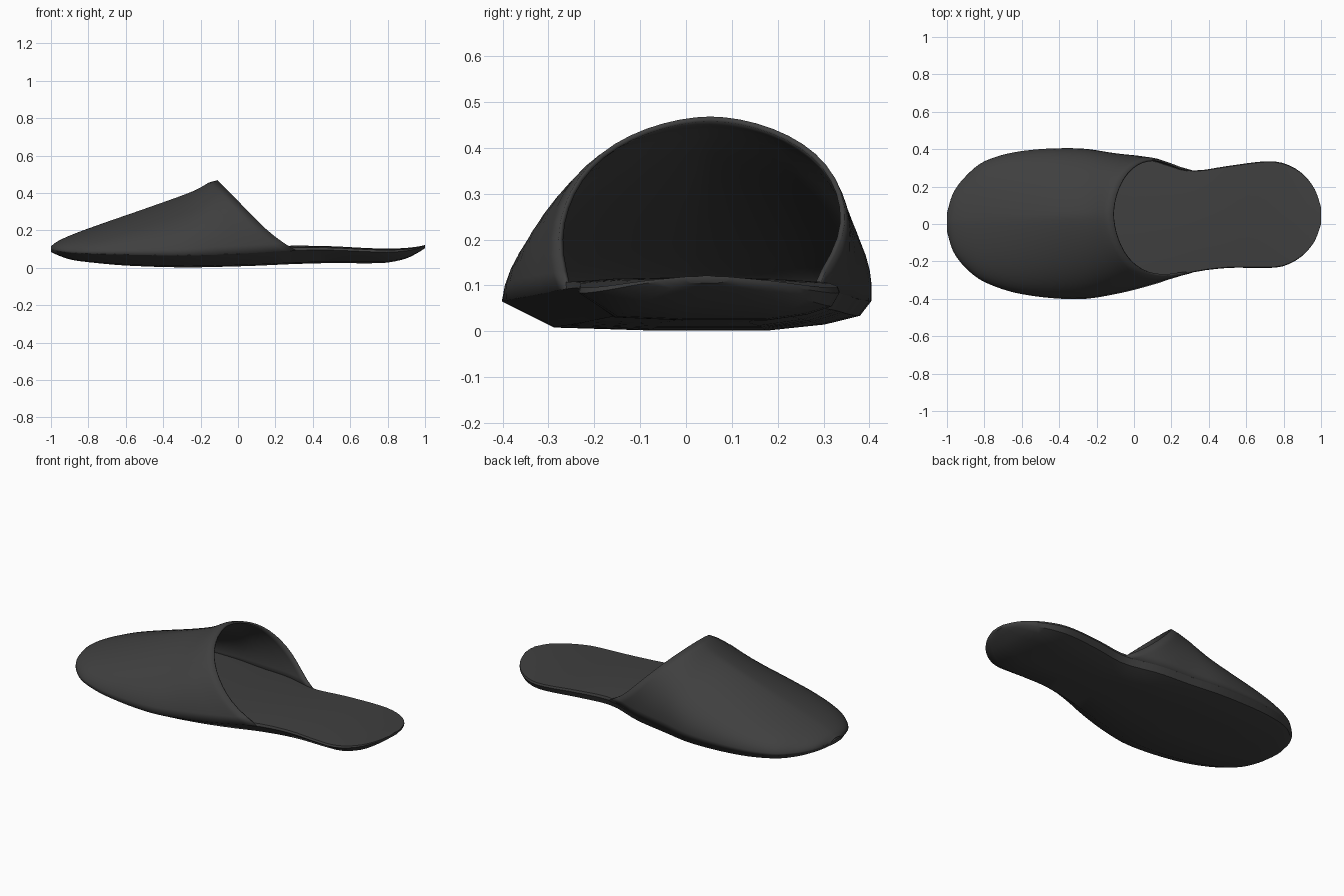
import bpy
import bmesh
from math import sin, cos, pi

old = bpy.data.objects.get("Cube")
if old:
    bpy.data.objects.remove(old, do_unlink=True)

felt = bpy.data.materials.new("charcoal felt")
felt.use_nodes = True
felt.diffuse_color = (0.05, 0.05, 0.05, 1)
felt.node_tree.nodes["Principled BSDF"].inputs["Base Color"].default_value = felt.diffuse_color

# Footprint stations: x, right edge y, left edge y, underside z, edge z, insole z
STATIONS = [
    (-1, -.04, .06, .085, .095, .105),
    (-.97, -.14, .16, .07, .09, .105),
    (-.9, -.235, .255, .045, .08, .1),
    (-.8, -.31, .335, .03, .075, .1),
    (-.6, -.375, .39, .012, .07, .1),
    (-.3, -.402, .403, .002, .065, .1),
    (-.1, -.375, .375, .005, .07, .105),
    (.1, -.325, .346, .011, .08, .113),
    (.3, -.262, .287, .02, .092, .118),
    (.5, -.235, .31, .025, .094, .115),
    (.7, -.235, .335, .024, .086, .105),
    (.8, -.225, .325, .028, .083, .103),
    (.9, -.17, .27, .05, .09, .106),
    (.97, -.085, .18, .085, .105, .115),
    (1, 0, .09, .105, .115, .122),
]
# Ridge line of the upper: x, z
RIDGE = [(-1, .115), (-.97, .138), (-.9, .172), (-.75, .228), (-.5, .315),
         (-.25, .405), (-.11, .466), (.4, .466)]
# Fullness of the upper's arch: x, exponent (below one is boxier)
FULLNESS = [(-1, 1.2), (-.6, 1.3), (-.3, 1.33), (0, .95), (.4, .85)]


def sample(rows, x):
    """Smooth interpolation of all columns of a table at x."""
    x = min(max(x, rows[0][0]), rows[-1][0])
    k = 0
    while k < len(rows) - 2 and x > rows[k + 1][0]:
        k += 1
    a, b = rows[k], rows[k + 1]
    before, after = rows[max(k - 1, 0)], rows[min(k + 2, len(rows) - 1)]
    step = b[0] - a[0]
    t = (x - a[0]) / step
    result = []
    for c in range(1, len(a)):
        ma = (b[c] - before[c]) / (b[0] - before[0]) * step
        mb = (after[c] - a[c]) / (after[0] - a[0]) * step
        d = b[c] - a[c]
        result.append(a[c] + t * (ma + t * (3 * d - 2 * ma - mb + t * (ma + mb - 2 * d))))
    return result


def loft(name, rings, closed):
    """Skin a list of equal rings and shade the result smoothly."""
    bm = bmesh.new()
    grid = [[bm.verts.new(p) for p in ring] for ring in rings]
    n = len(grid[0])
    for r, s in zip(grid, grid[1:]):
        for j in range(n if closed else n - 1):
            k = (j + 1) % n
            bm.faces.new((r[j], r[k], s[k], s[j]))
    if closed:
        bm.faces.new(grid[0])
        bm.faces.new(grid[-1])
        bmesh.ops.recalc_face_normals(bm, faces=bm.faces)
    mesh = bpy.data.meshes.new(name)
    bm.to_mesh(mesh)
    bm.free()
    mesh.materials.append(felt)
    obj = bpy.data.objects.new(name, mesh)
    bpy.context.collection.objects.link(obj)
    bpy.ops.object.select_all(action='DESELECT')
    obj.select_set(True)
    bpy.context.view_layer.objects.active = obj
    bpy.ops.object.shade_smooth_by_angle(angle=pi / 5)
    return obj


# Sole: bevelled underside, thin rim and gently domed insole
def sole_ring(x):
    right, left, low, edge, top = sample(STATIONS, x)
    mid, half = (left + right) / 2, (left - right) / 2
    depth = edge - low
    rim = edge + (top - edge) * .6
    section = [(-1, edge), (-.72, low + .1 * depth), (-.2, low), (.45, low),
               (.75, low + .2 * depth), (.94, low + .5 * depth), (1, edge), (.985, rim),
               (.6, top - .003), (0, top), (-.6, top - .003), (-.985, rim)]
    return [(x, mid + half * f, z) for f, z in section]


SOLE_STEPS = 48
loft("sole", [sole_ring(-cos(pi * i / SOLE_STEPS)) for i in range(SOLE_STEPS + 1)], True)


# Upper: arched shell over the toes with a slanted, hemmed opening
def upper_point(t, angle):
    rise, reach = sin(angle), cos(angle)
    mouth = .25 - .36 * rise + .06 * (1 - rise) ** 6
    x = -1 + (mouth + 1) * t ** 1.7
    right, left, low, edge, top = sample(STATIONS, x)
    height = sample(RIDGE, x)[0] - edge
    hem = 1.006 if t > .96 else 1
    side = abs(reach) ** sample(FULLNESS, x)[0] * (1 if reach > 0 else -1)
    lean = .06 * rise * (x + 1)
    y = (left + right) / 2 + lean + (left - right) / 2 * side * hem
    return (x, y, edge + height * rise ** .95 * hem)


ARC, LENGTH = 32, 36
ts = [i / LENGTH for i in range(LENGTH)] + [.965, 1]
angles = [(pi - 1e-6) * j / ARC for j in range(ARC + 1)]
upper = loft("upper", [[upper_point(t, a) for a in angles] for t in sorted(ts)], False)
shell = upper.modifiers.new("felt thickness", 'SOLIDIFY')
shell.thickness = .011
shell.offset = -1
